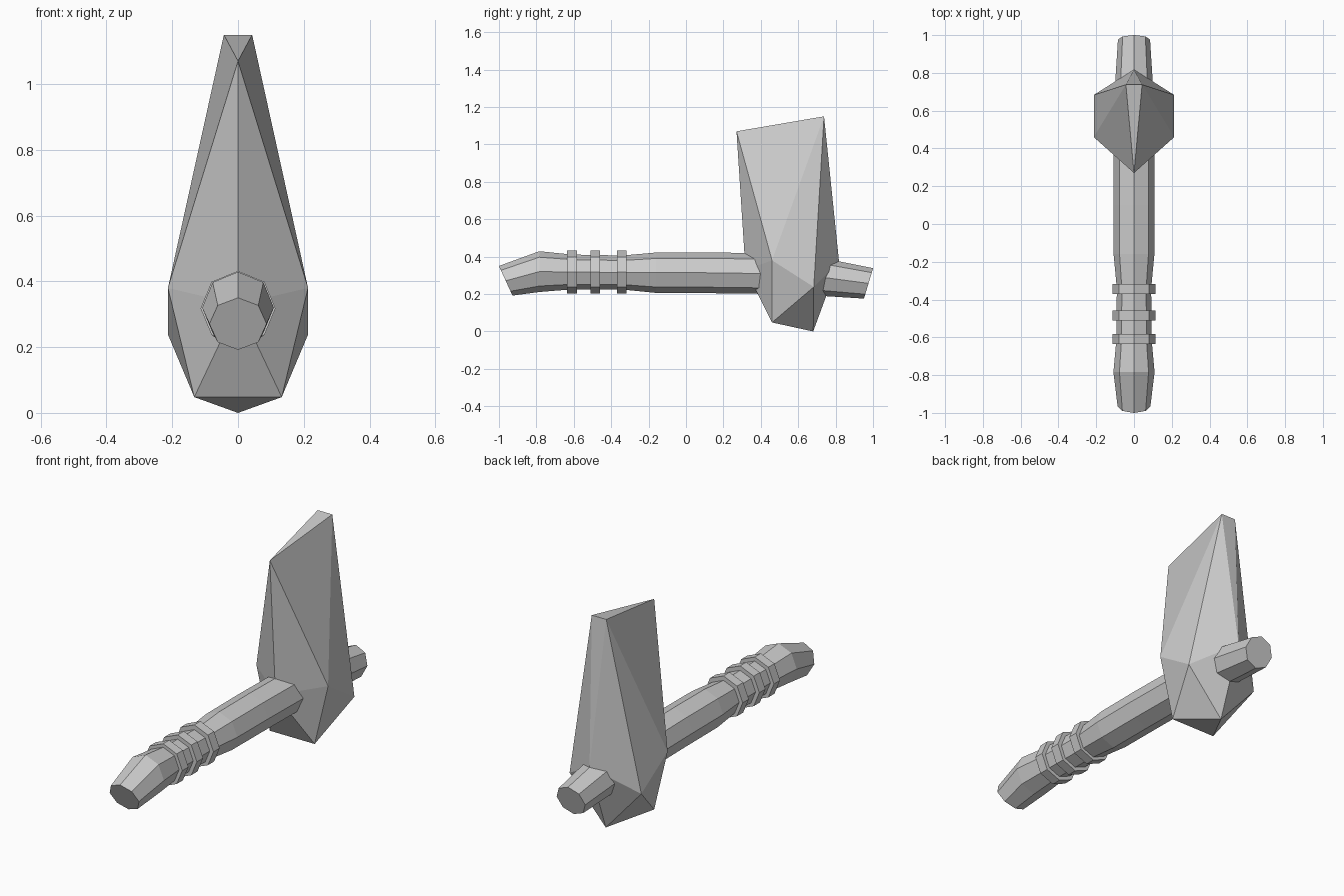
import bpy
from math import sin, cos, pi, radians

if "Cube" in bpy.data.objects:
    bpy.data.objects.remove(bpy.data.objects["Cube"])


def make(name, verts, faces):
    mesh = bpy.data.meshes.new(name)
    mesh.from_pydata(verts, [], faces)
    mesh.validate()
    obj = bpy.data.objects.new(name, mesh)
    bpy.context.collection.objects.link(obj)
    return obj


def octagon_loft(name, sections):
    """Capped eight-sided tube; each section is (y, z, radius, tilt in degrees)."""
    n = 8
    verts, faces = [], []
    for y, z, r, tilt in sections:
        t = radians(tilt)
        for i in range(n):
            a = 2 * pi * i / n
            verts.append((r * sin(a), y + r * cos(a) * sin(t), z + r * cos(a) * cos(t)))
    for s in range(len(sections) - 1):
        for i in range(n):
            j = (i + 1) % n
            faces.append((s * n + i, s * n + j, (s + 1) * n + j, (s + 1) * n + i))
    faces.append(tuple(reversed(range(n))))
    faces.append(tuple(range((len(sections) - 1) * n, len(sections) * n)))
    return make(name, verts, faces)


# Handle: curved butt, narrow grip, straight shaft, drooping front end
octagon_loft("handle", [
    (-0.964, 0.271, 0.087, -24.6),
    (-0.784, 0.320, 0.109, 0),
    (-0.610, 0.318, 0.093, 0),
    (-0.340, 0.315, 0.091, 0),
    (-0.160, 0.314, 0.108, 0),
    (0.100, 0.314, 0.109, 0),
    (0.600, 0.307, 0.109, 8),
    (0.976, 0.257, 0.085, 16.7),
])

# Three grip bands
for k, y in enumerate((-0.609, -0.485, -0.344)):
    octagon_loft(f"grip_band_{k + 1}", [(y - 0.026, 0.318, 0.114, 0), (y + 0.026, 0.318, 0.114, 0)])

# Faceted stone head: centre points, then mirrored side points
centre = {"F": (0, 0.27, 1.07), "A": (0, 0.318, 0.33), "D": (0, 0.68, 0), "K": (0, 0.818, 0.375)}
side = {"T": (0.043, 0.738, 1.15), "S": (0.213, 0.46, 0.38),
        "R": (0.213, 0.683, 0.238), "B": (0.133, 0.46, 0.048)}
points = dict(centre)
for key, (x, y, z) in side.items():
    points[key] = (x, y, z)
    points[key.lower()] = (-x, y, z)
index = {key: i for i, key in enumerate(points)}
half = ["ASF", "FST", "SRT", "RKT", "RDK", "SBR", "BDR", "ABS"]
other = ["".join(c.lower() if c in side else c for c in reversed(f)) for f in half]
middle = ["AbB", "BbD", "FTt", "KtT"]
make("stone_head", list(points.values()),
     [tuple(index[c] for c in f) for f in half + other + middle])
for obj in bpy.data.objects:
    obj.select_set(True)
    bpy.context.view_layer.objects.active = obj

# Consistent outward normals
bpy.ops.object.mode_set(mode='EDIT')
bpy.ops.mesh.select_all(action='SELECT')
bpy.ops.mesh.normals_make_consistent(inside=False)
bpy.ops.object.mode_set(mode='OBJECT')
